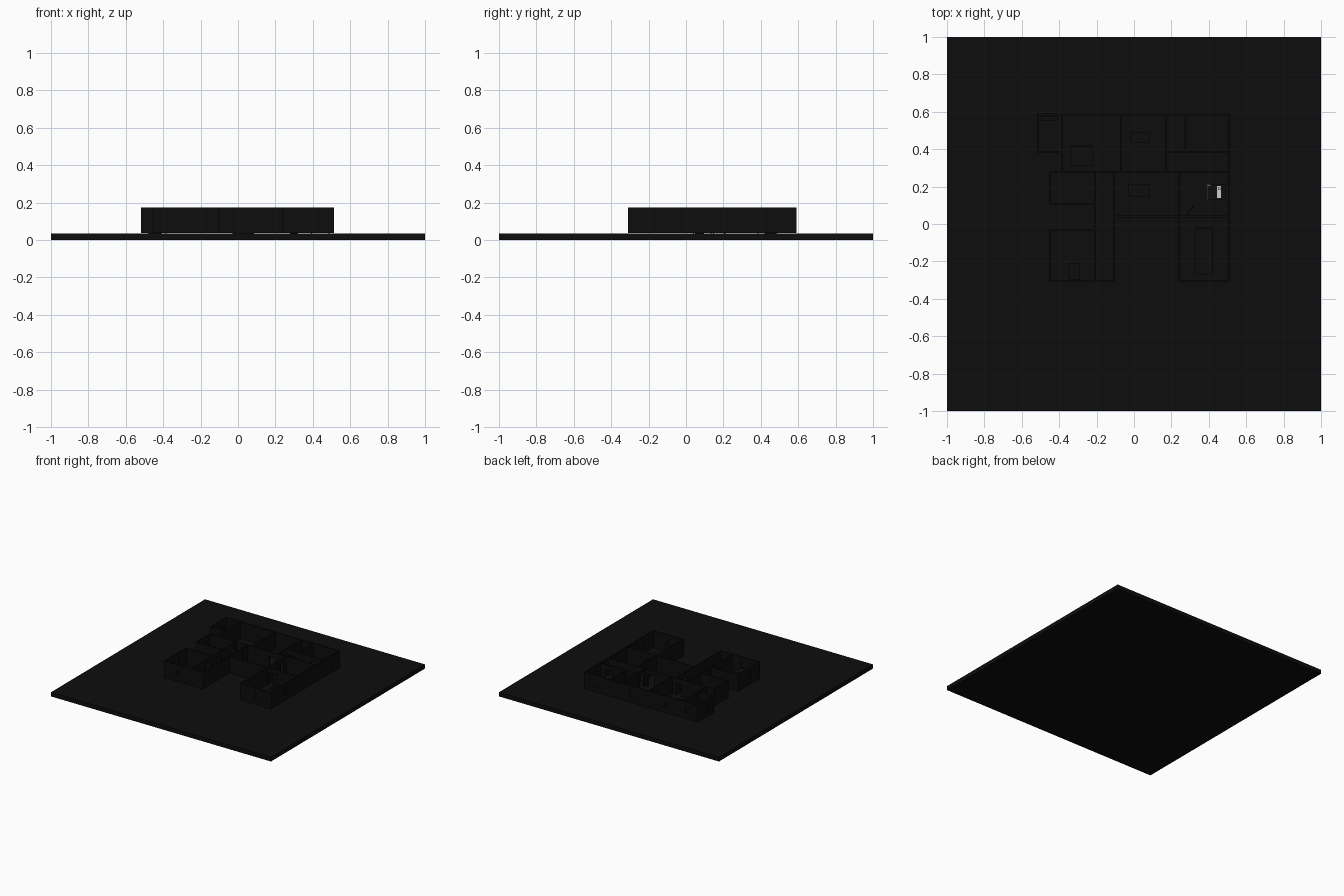
import bpy, bmesh, math
from mathutils import Vector, Matrix

if "Cube" in bpy.data.objects:
    bpy.data.objects.remove(bpy.data.objects["Cube"])

FLOOR, BASE, TOP, T = 0.034, 0.038, 0.174, 0.009


def material(name, c):
    m = bpy.data.materials.new(name)
    m.diffuse_color = (c, c, c, 1)
    m.use_nodes = True
    m.node_tree.nodes["Principled BSDF"].inputs["Base Color"].default_value = m.diffuse_color
    return m


BLACK = material("near_black", 0.004)
WHITE = material("pale", 0.7)


def make(name, boxes, mat=BLACK, xf=Matrix()):
    """One object from axis-aligned boxes (x0, x1, y0, y1, z0, z1)."""
    bm = bmesh.new()
    for x0, x1, y0, y1, z0, z1 in boxes:
        m = Matrix.Translation(((x0 + x1) / 2, (y0 + y1) / 2, (z0 + z1) / 2))
        s = Matrix.Diagonal((x1 - x0, y1 - y0, z1 - z0, 1))
        bmesh.ops.create_cube(bm, size=1, matrix=xf @ m @ s)
    me = bpy.data.meshes.new(name)
    bm.to_mesh(me)
    bm.free()
    me.materials.append(mat)
    ob = bpy.data.objects.new(name, me)
    bpy.context.collection.objects.link(ob)
    return ob


def wall(name, axis, pos, a, b, doors=(), windows=(), panes=True):
    """Wall along x or y; doors and windows are (start, end) openings."""
    h = T / 2

    def box(u0, u1, z0, z1, t=h):
        if axis == "x":
            return (u0, u1, pos - t, pos + t, z0, z1)
        return (pos - t, pos + t, u0, u1, z0, z1)

    holes = sorted([(d[0], d[1], BASE, 0.135) for d in doors] +
                   [(w[0], w[1], 0.085, 0.135) for w in windows])
    parts, u = [], a - h
    for s, e, lo, hi in holes:
        parts.append(box(u, s, BASE, TOP))
        parts.append(box(s, e, hi, TOP))
        if lo > BASE:
            parts.append(box(s, e, BASE, lo))
            if panes:
                parts.append(box(s, e, lo, hi, 0.0015))
                mid = (s + e) / 2
                parts.append(box(mid - .002, mid + .002, lo, hi, 0.003))
        u = e
    parts.append(box(u, b + h, BASE, TOP))
    make(name, parts)


def door(name, x, y, width, angle):
    """Hinged door leaf with a handle."""
    xf = Matrix.Translation((x, y, 0)) @ Matrix.Rotation(math.radians(angle), 4, "Z")
    make(name, [(0, width, -.002, .002, FLOOR, .134),
                (width - .012, width - .006, -.006, .006, .08, .084)], xf=xf)


def table(name, x0, x1, y0, y1, h, mat=BLACK):
    """Table with a thin top and four legs."""
    legs = [(x, x + .006, y, y + .006, FLOOR, h - .006)
            for x in (x0, x1 - .006) for y in (y0, y1 - .006)]
    make(name + "_legs", legs)
    make(name + "_top", [(x0, x1, y0, y1, h - .006, h)], mat)


# Ground slab
make("ground_slab", [(-1, 1, -1, 1, 0, FLOOR)])

# Outer walls
wall("back_wall", "x", .585, -.515, .51, windows=[(-.46, -.41), (-.27, -.18), (.01, .10), (.36, .43)])
wall("right_wall", "y", .51, -.305, .585, windows=[(-.17, -.10), (.44, .50)])
wall("back_left_wall", "y", -.515, .385, .585, windows=[(.45, .52)])
wall("back_left_front_wall", "x", .385, -.515, -.385, doors=[(-.48, -.41)])
wall("left_middle_wall", "y", -.45, .105, .28, windows=[(.16, .22)])
wall("left_porch_back", "x", .105, -.45, -.21)
wall("left_porch_front", "x", -.03, -.45, -.21)
wall("left_front_wall", "y", -.45, -.305, -.03, windows=[(-.20, -.13)])
wall("front_left_wall", "x", -.305, -.45, -.105, windows=[(-.37, -.29)])
wall("front_right_wall", "x", -.305, .24, .51, windows=[(.33, .42)])
wall("court_left_wall", "y", -.105, -.305, .28, doors=[(.13, .20)])
wall("court_right_wall", "y", .24, -.305, .28, doors=[(.18, .25)], windows=[(-.17, -.10)])
wall("court_back_wall", "x", .04, -.105, .51, doors=[(-.03, .08), (.25, .32)])

# Inner walls
wall("middle_wall", "x", .28, -.45, .51, doors=[(-.16, -.11), (.09, .15), (.19, .25)])
wall("back_room_wall_left", "y", -.385, .28, .585, doors=[(.42, .48)])
wall("back_room_wall_middle", "y", -.07, .28, .585)
wall("back_room_wall_right", "y", .17, .28, .585, doors=[(.31, .36)])
wall("back_right_cross_wall", "x", .385, .17, .51, doors=[(.19, .25), (.40, .46)])
wall("back_right_divider", "y", .275, .385, .585)
wall("corridor_wall", "y", -.21, -.305, .28, doors=[(-.12, -.05), (.03, .08), (.20, .26)])

# Doors
door("left_entry_door", -.48, .385, .07, 0)
door("front_door_left", -.03, .04, .055, 0)
door("front_door_right", .08, .04, .055, 180)
door("bedroom_door", .28, .05, .06, 50)
door("back_room_door", -.385, .42, .06, 90)

# Beds with mattress, headboard and pillow
for name, x0, x1, y0, y1 in (("back_bed", -.34, -.22, .31, .42),
                             ("front_bed", .33, .42, -.27, -.02)):
    make(name, [(x0, x1, y0, y1, BASE, .06),
                (x0, x1, y1 - .006, y1, BASE, .09),
                (x0 + .015, x1 - .015, y1 - .04, y1 - .01, .06, .068)])

# Tables, cabinet and pale furnishings
table("dining_table", -.03, .085, .145, .21, .075)
table("kitchen_table", -.02, .085, .435, .49, .075)
make("left_cabinet", [(-.35, -.29, -.296, -.21, BASE, .085)])
make("corner_cabinet", [(-.50, -.41, .55, .578, BASE, .10)])
table("side_table", .39, .49, .13, .21, .067)
make("pale_tray", [(.445, .465, .138, .203, .067, .071)], WHITE)
make("pale_rail", [(.39, .394, .13, .21, .067, .071),
                   (.39, .41, .206, .21, .067, .071)], WHITE)
make("pale_panel", [(.448, .462, .182, .194, .071, .115)], WHITE)
